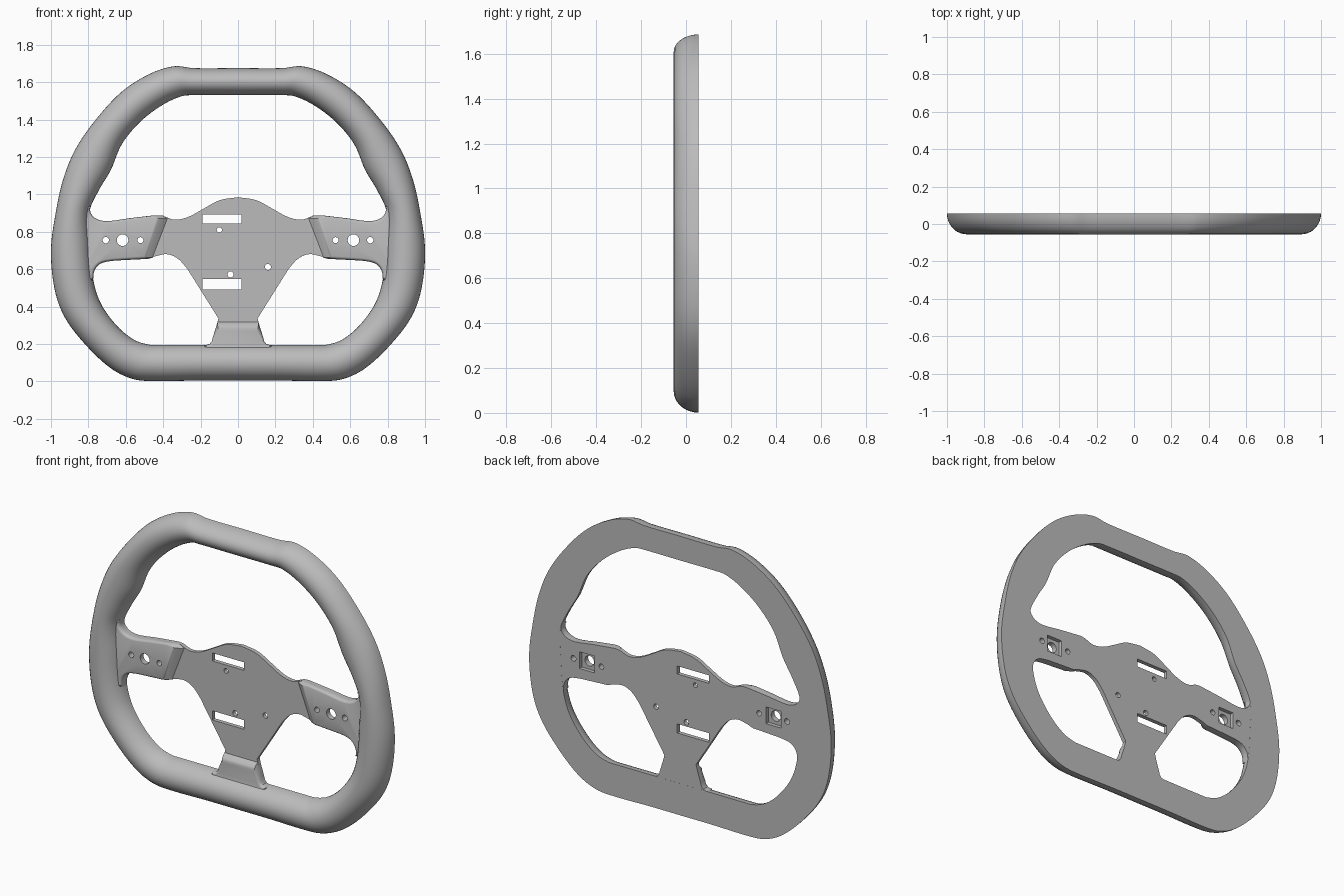
import bpy, bmesh, math
from mathutils import Vector, geometry

if "Cube" in bpy.data.objects:
    bpy.data.objects.remove(bpy.data.objects["Cube"])

GREY = (0.5, 0.5, 0.5, 1)
grey = bpy.data.materials.new("satin grey")
grey.use_nodes = True
grey.diffuse_color = GREY
grey.node_tree.nodes["Principled BSDF"].inputs["Base Color"].default_value = GREY

BACK, FRONT, PLATE, PAD = 0.055, -0.055, 0.03, 0.0


def finish(name, bm, angle):
    bmesh.ops.recalc_face_normals(bm, faces=bm.faces)
    mesh = bpy.data.meshes.new(name)
    bm.to_mesh(mesh)
    bm.free()
    mesh.materials.append(grey)
    obj = bpy.data.objects.new(name, mesh)
    bpy.context.collection.objects.link(obj)
    bpy.ops.object.select_all(action='DESELECT')
    obj.select_set(True)
    bpy.context.view_layer.objects.active = obj
    bpy.ops.object.shade_smooth_by_angle(angle=math.radians(angle))
    return obj


def smooth(points, steps=5, closed=False):
    """Even curve through the points."""
    p = [Vector(q) for q in points]
    n = len(p)

    def tangent(i):
        if closed:
            return (p[(i + 1) % n] - p[i - 1]).normalized()
        return (p[min(i + 1, n - 1)] - p[max(i - 1, 0)]).normalized()

    out = []
    for i in range(n if closed else n - 1):
        j = (i + 1) % n
        reach = (p[j] - p[i]).length / 3
        seg = geometry.interpolate_bezier(p[i], p[i] + tangent(i) * reach,
                                          p[j] - tangent(j) * reach, p[j], steps + 1)
        out += [(v[0], v[1]) for v in seg[:-1]]
    return out if closed else out + [tuple(p[-1])]


def mirrored(half):
    return half + [(-x, z) for x, z in reversed(half) if x > 1e-6]


def circle(x, z, r, n=20):
    return [(x + r * math.cos(math.tau * i / n), z + r * math.sin(math.tau * i / n)) for i in range(n)]


def box(x0, x1, z0, z1):
    return [(x0, z0), (x1, z0), (x1, z1), (x0, z1)]


def inset(loop, d):
    area = sum(a[0] * b[1] - b[0] * a[1] for a, b in zip(loop, loop[1:] + loop[:1]))
    side = 1 if area > 0 else -1
    out = []
    for i, (x, z) in enumerate(loop):
        a, b = loop[i - 1], loop[(i + 1) % len(loop)]
        t = Vector((b[0] - a[0], b[1] - a[1])).normalized() * side * d
        out.append((x - t.y, z + t.x))
    return out


def slab(name, levels, holes):
    """Stack outlines from back to front, with holes cut straight through."""
    bm = bmesh.new()

    def ring(loop, y):
        return [bm.verts.new((x, y, z)) for x, z in loop]

    def bridge(a, b):
        for i in range(len(a)):
            bm.faces.new((a[i - 1], a[i], b[i], b[i - 1]))

    rings = [ring(loop, y) for loop, y in levels]
    for a, b in zip(rings, rings[1:]):
        bridge(a, b)
    ends = [[rings[0]], [rings[-1]]]
    for hole in holes:
        a, b = ring(hole, levels[0][1]), ring(hole, levels[-1][1])
        bridge(a, b)
        ends[0].append(a)
        ends[1].append(b)
    for loops in ends:
        verts = sum(loops, [])
        flat = [[Vector((v.co.x, v.co.z, 0)) for v in loop] for loop in loops]
        for tri in geometry.tessellate_polygon(flat):
            bm.faces.new([verts[i] for i in tri])
    return finish(name, bm, 35)


def pad_levels(loop, slope):
    """Rounded shoulder; slope gives the extra lean of the stepped end."""
    levels = [(loop, PLATE + 0.002)]
    for d, y, k in ((0, 0.02, 0.4), (0.003, 0.008, 0.8), (0.008, 0.002, 0.95), (0.014, PAD, 1)):
        levels.append(([slope(x, z, k) for x, z in inset(loop, d)], y))
    return levels


# Rim: matching outer and inner outlines with a domed section and flat back
OUTER = [(0, 1.675), (.24, 1.675), (.34, 1.685), (.47, 1.645), (.62, 1.55), (.76, 1.40),
         (.87, 1.24), (.935, 1.08), (.975, .90), (1, .70), (.98, .49), (.925, .34),
         (.81, .19), (.68, .07), (.57, .015), (.47, .002), (.2, .005), (0, .005)]
INNER = [(0, 1.53), (.24, 1.53), (.30, 1.525), (.40, 1.48), (.52, 1.39), (.62, 1.27),
         (.68, 1.13), (.745, 1.02), (.793, .91), (.79, .74), (.775, .55), (.735, .42),
         (.65, .30), (.56, .225), (.48, .197), (.42, .195), (.2, .195), (0, .195)]


def full_loop(half):
    return smooth(half + [(-x, z) for x, z in reversed(half[1:-1])], 6, True)


bm = bmesh.new()
sections = []
for (ox, oz), (ix, iz) in zip(full_loop(OUTER), full_loop(INNER)):
    row = []
    for k in range(19):
        a = math.pi * k / 18
        t = (1 - math.cos(a)) / 2
        row.append(bm.verts.new((ox + (ix - ox) * t, BACK + (FRONT - BACK) * math.sin(a), oz + (iz - oz) * t)))
    sections.append(row)
for i, b in enumerate(sections):
    a = sections[i - 1]
    for k in range(19):
        m = (k + 1) % 19
        bm.faces.new((a[k], a[m], b[m], b[k]))
finish("rim", bm, 40)

# Hub plate with arms, slots and bolt holes
arch = smooth([(0, .985), (.1, .968), (.19, .92), (.27, .878), (.34, .865), (.40, .885)])
arm_top = smooth([(.43, .888), (.58, .872), (.70, .857), (.755, .868), (.787, .90), (.79, .94)]) + [(.87, .94)]
arm_low = [(.87, .54)] + smooth([(.775, .54), (.768, .59), (.74, .626), (.69, .642), (.58, .65), (.48, .655)])
shoulder = smooth([(.45, .667), (.38, .68), (.32, .655), (.27, .60)]) + [(.105, .337)]
foot = [(.109, .32), (.116, .295), (.135, .235), (.14, .215), (.152, .2), (.18, .192), (.18, .11)]

ARM_Z, ARM_X = .755, .617
bolts = [(ARM_X - .095, .016), (ARM_X + .09, .017)]
holes = [box(-.19, .02, .845, .893), box(-.19, .02, .492, .547),
         circle(-.10, .81, .014), circle(-.04, .572, .016), circle(.16, .612, .016)]
for s in (1, -1):
    holes.append(box(s * ARM_X - .05, s * ARM_X + .05, ARM_Z - .05, ARM_Z + .05))
    holes += [circle(s * x, ARM_Z, r) for x, r in bolts]
outline = mirrored(arch + arm_top + arm_low + shoulder + foot)
slab("hub_plate", [(outline, BACK - .0005), (outline, PLATE)], holes)

# Raised pads on the two arms
pad = [(.375, .87), (.40, .886)] + arm_top + arm_low + [(.455, .662)]


def lean_out(x, z, k):
    return x + math.copysign(k * .045 * min(1, max(0, (.62 - abs(x)) / .2)), x), z


for s, name in ((1, "left_arm_pad"), (-1, "right_arm_pad")):
    loop = [(s * x, z) for x, z in pad]
    slab(name, pad_levels(loop, lean_out),
         [circle(s * x, ARM_Z, r) for x, r in bolts + [(ARM_X, .031)]])

# Raised foot joining the hub to the lower rim
slab("lower_foot", pad_levels(mirrored(foot), lambda x, z, k: (x, z - k * .02 * (z > .28))), [])
